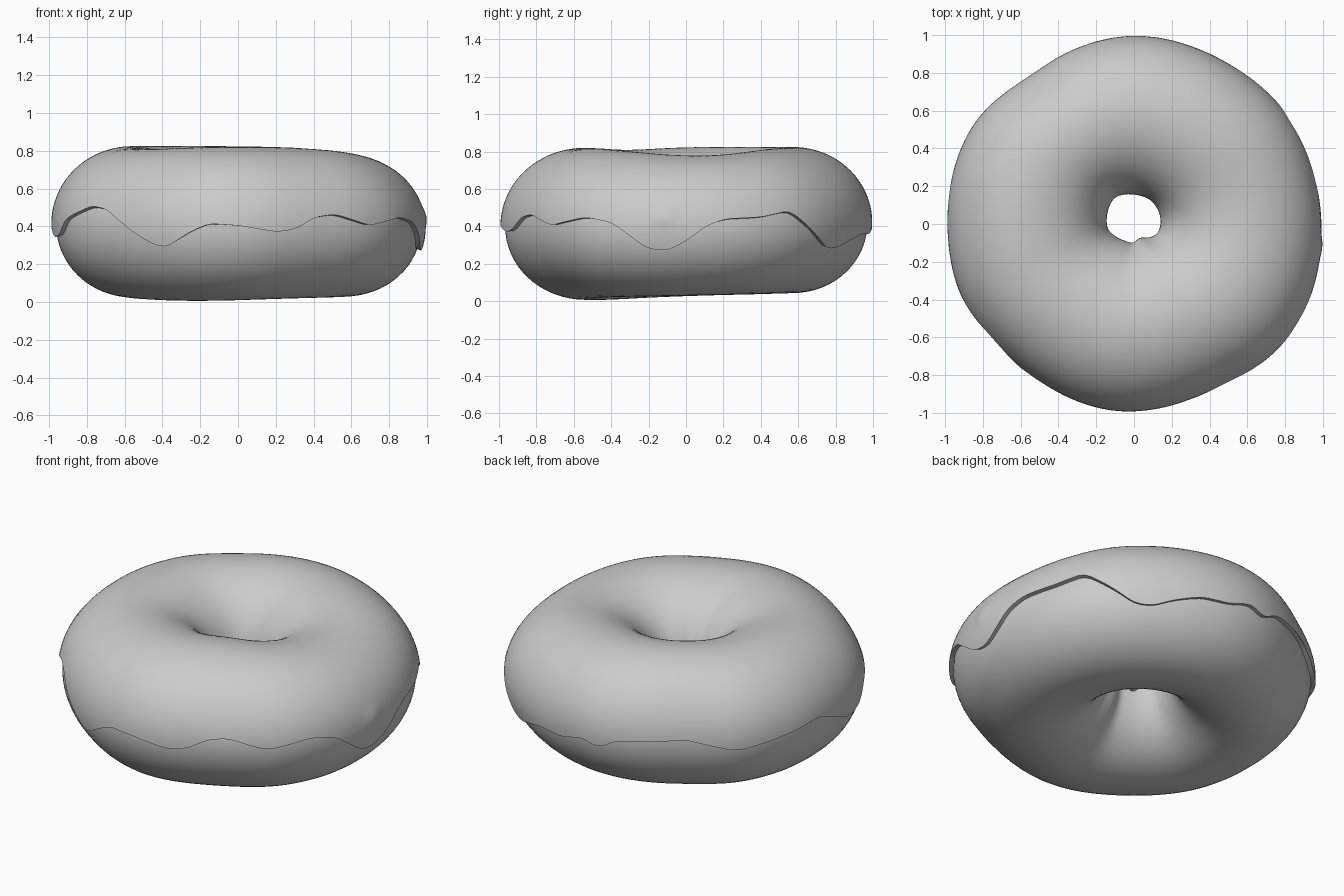
import bpy, bmesh, math

if "Cube" in bpy.data.objects:
    bpy.data.objects.remove(bpy.data.objects["Cube"])

# (azimuth in degrees, value) control points around the ring
OUTLINE = [(0, .99), (20, .99), (39, 1.0), (52, .985), (66, .985), (90, 1.0), (108, .98),
           (128, .95), (142, 1.0), (161, 1.0), (180, .985), (205, .995), (220, .975),
           (232, .965), (245, .975), (258, .995), (270, .995), (282, .98), (295, .967),
           (307, .985), (318, 1.015), (328, 1.015), (340, 1.01)]
HOLE = [(0, .14), (45, .15), (90, .155), (125, .172), (160, .15), (190, .14), (215, .115),
        (240, .10), (268, .10), (282, .08), (300, .08), (335, .13)]
TOP = [(0, .775), (20, .78), (50, .815), (90, .825), (180, .825), (215, .805), (245, .82),
       (280, .82), (310, .815), (335, .795)]
BOTTOM = [(0, .03), (60, .045), (100, .045), (180, .03), (240, .0), (300, .02)]
DRIP = [(0, .32), (6, .40), (12, .44), (24, .45), (34, .485), (42, .39), (50, .29), (56, .28),
        (63, .32), (72, .36), (82, .36), (90, .40), (96, .36), (102, .42), (110, .43),
        (125, .45), (141, .38), (152, .41), (172, .46), (184, .38), (190, .34), (198, .36),
        (203, .44), (217, .51), (224, .49), (236, .36), (243, .30), (247, .29), (255, .37),
        (261, .415), (270, .405), (282, .37), (288, .385), (295, .45), (302, .465),
        (314, .405), (328, .45), (337, .42), (348, .28), (354, .27)]
ICING = 0.025   # icing thickness
STEPS = 180     # sections around the ring


def lookup(table, a):
    """Periodic linear interpolation."""
    a %= 360
    pts = table + [(360, table[0][1])]
    for (a0, v0), (a1, v1) in zip(pts, pts[1:]):
        if a0 <= a <= a1:
            return v0 + (v1 - v0) * (a - a0) / (a1 - a0)


def smooth(table, a, width):
    """Interpolation averaged over a window, for soft bumps."""
    return sum(lookup(table, a + width * k / 4) for k in range(-4, 5)) / 9


def section(a):
    """Dough cross-section at an azimuth: ring radius, height, half width, half height."""
    ro = smooth(OUTLINE, a, 9) - ICING
    ri = smooth(HOLE, a, 9) + ICING
    top = smooth(TOP, a, 16) - ICING
    bot = smooth(BOTTOM, a, 30)
    return (ro + ri) / 2, (top + bot) / 2, (ro - ri) / 2, (top - bot) / 2


def point(a, sec, t, off):
    ring, mid, w, h = sec
    r = ring + (w + off) * math.cos(t)
    z = mid + (h + off) * math.sin(t)
    # small bubble in the icing on the right side
    if off > 0 and math.cos(t) > 0:
        da = (a + 7 + 180) % 360 - 180
        r += .012 * math.exp(-((da / 3) ** 2 + ((z - .45) / .05) ** 2))
    b = math.radians(a)
    return (r * math.cos(b), r * math.sin(b), z)


def build(name, loop_of, mat):
    """Sweep a closed cross-section loop of (t, offset) around the ring."""
    bm = bmesh.new()
    rings = []
    for i in range(STEPS):
        a = 360 * i / STEPS
        sec = section(a)
        rings.append([bm.verts.new(point(a, sec, t, o)) for t, o in loop_of(a, sec)])
    n = len(rings[0])
    for i in range(STEPS):
        p, q = rings[i], rings[(i + 1) % STEPS]
        for j in range(n):
            k = (j + 1) % n
            bm.faces.new((p[j], q[j], q[k], p[k]))
    bmesh.ops.recalc_face_normals(bm, faces=bm.faces[:])
    me = bpy.data.meshes.new(name)
    bm.to_mesh(me)
    bm.free()
    me.materials.append(mat)
    ob = bpy.data.objects.new(name, me)
    bpy.context.collection.objects.link(ob)
    bpy.ops.object.select_all(action='DESELECT')
    ob.select_set(True)
    bpy.context.view_layer.objects.active = ob
    bpy.ops.object.shade_smooth_by_angle(angle=math.radians(40))
    return ob


def dough_loop(a, sec):
    return [(2 * math.pi * j / 64, 0) for j in range(64)]


def icing_loop(a, sec):
    # from the dripping outer edge, over the top, to the edge inside the hole
    z0 = smooth(DRIP, a, 2)
    t0 = math.asin((z0 - sec[1]) / (sec[3] + ICING))
    t1 = math.pi + .08 * math.sin(math.radians(5 * a))
    n = 44
    ts = [t0 + (t1 - t0) * j / n for j in range(n + 1)]
    return [(t, ICING) for t in ts] + [(t, -.005) for t in reversed(ts)]


grey = bpy.data.materials.new("plain_grey")
grey.diffuse_color = (.6, .6, .6, 1)
grey.use_nodes = True
grey.node_tree.nodes["Principled BSDF"].inputs["Base Color"].default_value = grey.diffuse_color

build("dough_ring", dough_loop, grey)
build("icing", icing_loop, grey)
